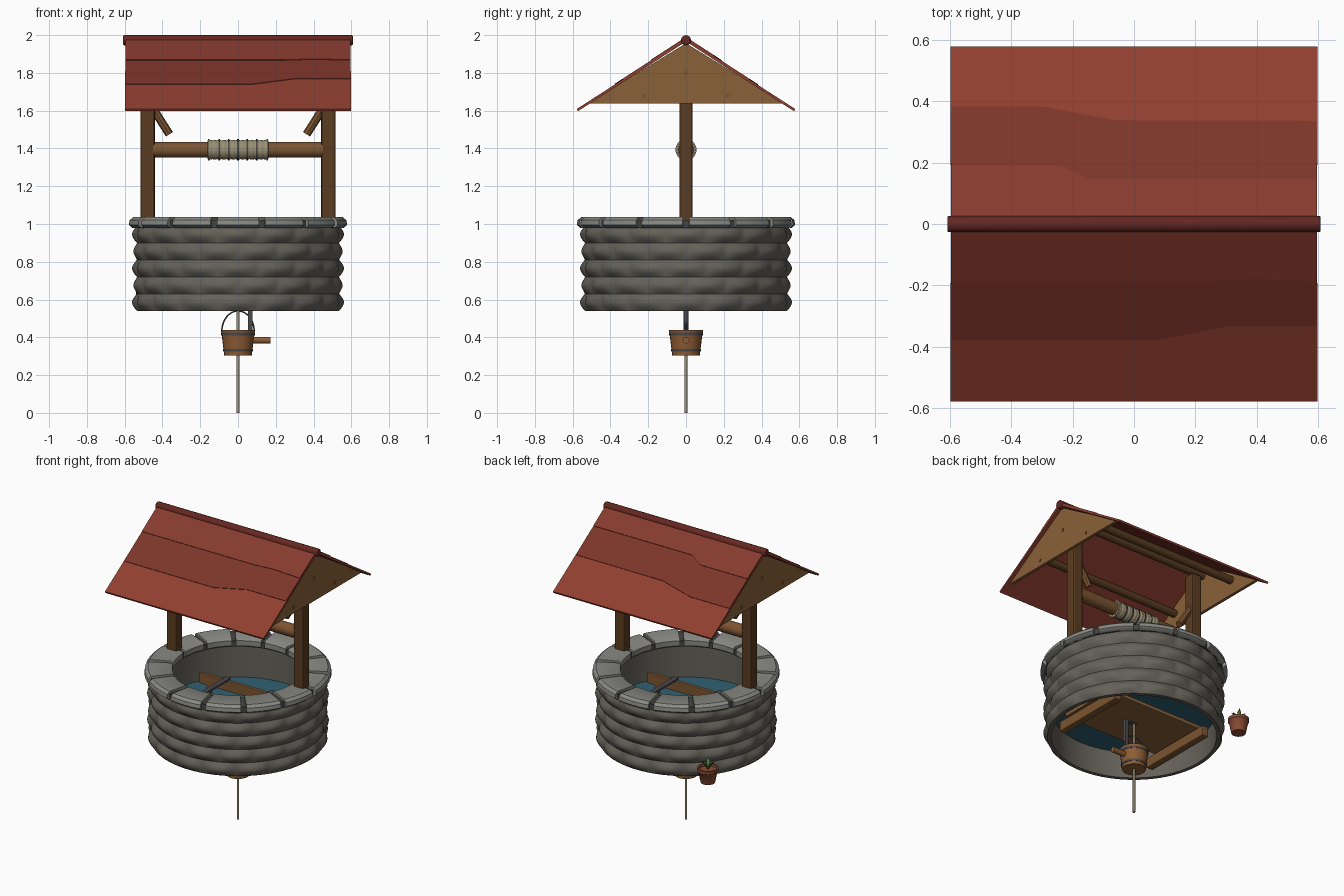
import bpy, bmesh, math
from mathutils import Vector

if "Cube" in bpy.data.objects:
    bpy.data.objects.remove(bpy.data.objects["Cube"])

def mat(name, *c):
    m = bpy.data.materials.new(name)
    m.diffuse_color = (*c, 1)
    m.use_nodes = True
    m.node_tree.nodes["Principled BSDF"].inputs["Base Color"].default_value = m.diffuse_color
    return m

WOOD = mat("wood", .20, .09, .03)
DARKWOOD = mat("dark_wood", .10, .045, .015)
TAN = mat("tan_wood", .25, .12, .04)
STONE = mat("stone", .13, .12, .10)
MORTAR = mat("mortar", .06, .058, .05)
CAP = mat("cap_stone", .25, .25, .23)
REDS = [mat("tile_a", .28, .05, .03), mat("tile_b", .20, .035, .022), mat("tile_c", .24, .043, .027)]
RIDGE = mat("ridge_red", .13, .02, .015)
ROPE = mat("rope", .33, .28, .18)
IRON = mat("iron", .07, .07, .08)
WATER = mat("water", .03, .12, .17)
CLAY = mat("clay", .25, .07, .035)
LEAF = mat("leaf", .06, .2, .04)
BUCKET = mat("bucket_wood", .27, .11, .035)

def finish(name, bm, m, smooth=True, bevel=0):
    bmesh.ops.recalc_face_normals(bm, faces=bm.faces)
    me = bpy.data.meshes.new(name)
    bm.to_mesh(me)
    bm.free()
    o = bpy.data.objects.new(name, me)
    bpy.context.collection.objects.link(o)
    me.materials.append(m)
    if bevel:
        b = o.modifiers.new("bevel", 'BEVEL')
        b.width, b.segments = bevel, 2
    if smooth:
        bpy.ops.object.select_all(action='DESELECT')
        o.select_set(True)
        bpy.context.view_layer.objects.active = o
        bpy.ops.object.shade_smooth_by_angle(angle=math.radians(40))
    return o

def box(name, c, s, m, bevel=.005):
    bm = bmesh.new()
    bmesh.ops.create_cube(bm, size=1)
    for v in bm.verts:
        v.co = Vector((v.co.x*s[0]+c[0], v.co.y*s[1]+c[1], v.co.z*s[2]+c[2]))
    return finish(name, bm, m, False, bevel)

def rod(name, a, b, r, m, sides=16, bevel=0):
    a, b = Vector(a), Vector(b)
    bm = bmesh.new()
    bmesh.ops.create_cone(bm, cap_ends=True, segments=sides, radius1=r, radius2=r, depth=(b-a).length)
    q = (b-a).to_track_quat('Z', 'Y')
    for v in bm.verts:
        v.co = q @ v.co + (a+b)/2
    return finish(name, bm, m, True, bevel)

def lathe(name, prof, m, n=48, a0=0, a1=math.tau, c=(0, 0), closed=True):
    """Sweep an (r, z) profile about a vertical axis; part sweeps get end caps."""
    full = abs(a1-a0-math.tau) < 1e-6
    bm = bmesh.new()
    rings = []
    for i in range(n if full else n+1):
        a = a0+(a1-a0)*i/n
        rings.append([bm.verts.new((c[0]+r*math.cos(a), c[1]+r*math.sin(a), z)) for r, z in prof])
    k = len(prof)
    for i in range(n):
        p, q = rings[i], rings[(i+1) % len(rings)]
        for j in range(k if closed else k-1):
            bm.faces.new((p[j], q[j], q[(j+1) % k], p[(j+1) % k]))
    if not full and closed:
        bm.faces.new(rings[0])
        bm.faces.new(rings[-1])
    return finish(name, bm, m)

def extrude_poly(name, pts, off, m, bevel=0):
    bm = bmesh.new()
    f = bm.faces.new([bm.verts.new(p) for p in pts])
    g = bmesh.ops.extrude_face_region(bm, geom=[f])
    bmesh.ops.translate(bm, vec=off, verts=[v for v in g['geom'] if isinstance(v, bmesh.types.BMVert)])
    return finish(name, bm, m, False, bevel)

# Wall: five staggered courses of softly bulging stones, with a plain inner face
ROWS, PER, Z0, Z1 = 5, 16, .54, .99
bm = bmesh.new()
n, k = PER*12, ROWS*8
grid = []
for j in range(k+1):
    t = j/k*ROWS
    row = min(int(t), ROWS-1)
    vert = abs(math.sin(math.pi*t))
    ring = []
    for i in range(n):
        a = math.tau*i/n
        u = abs(math.cos(PER*a/2+(row % 2)*math.pi/2))
        r = .535+.026*vert*(.25+.75*u)
        ring.append(bm.verts.new((r*math.cos(a), r*math.sin(a), Z0+(Z1-Z0)*j/k)))
    grid.append(ring)
for z in (Z1, Z0):
    grid.append([bm.verts.new((.51*math.cos(math.tau*i/n), .51*math.sin(math.tau*i/n), z)) for i in range(n)])
for j in range(len(grid)):
    p, q = grid[j], grid[(j+1) % len(grid)]
    for i in range(n):
        bm.faces.new((p[i], p[(i+1) % n], q[(i+1) % n], q[i]))
finish("stone_wall", bm, STONE)

# Rim: mortar ring and fourteen wedge capstones
lathe("rim_mortar", [(.415, .98), (.555, .98), (.555, 1.02), (.415, 1.02)], MORTAR, 56)
CP = [(.405, .99), (.42, .98), (.56, .98), (.578, .995), (.574, 1.02), (.555, 1.036), (.42, 1.036), (.405, 1.025)]
for i in range(14):
    a = math.tau*i/14
    lathe(f"capstone_{i}", CP, CAP, 6, a+.03, a+math.tau/14-.03)

# Water
lathe("water", [(0.001, .72), (.507, .72), (.507, .73), (0.001, .73)], WATER)

# Posts, braces, gables with pegs
for s, side in ((1, "right"), (-1, "left")):
    box(f"{side}_post", (s*.478, 0, 1.42), (.075, .07, .88), DARKWOOD, .01)
    rod(f"{side}_brace", (s*.465, 0, 1.635), (s*.363, 0, 1.475), .022, WOOD, 8)
    x = s*.555
    extrude_poly(f"{side}_gable", [(x, -.52, 1.638), (x, .52, 1.638), (x, 0, 1.957)], (s*.02, 0, 0), TAN)
    for y, z in ((0, 1.8), (.22, 1.68), (-.22, 1.68)):
        rod(f"{side}_gable_peg", (x, y, z), (x+s*.024, y, z), .012, WOOD, 8)

# Purlins under the roof
for y, z in ((0, 1.89), (.27, 1.74), (-.27, 1.74)):
    rod("purlin", (-.56, y, z), (.56, y, z), .026, DARKWOOD, 12)

# Roof: three overlapping shingle layers per slope with uneven lower edges
SL = .645
EDGES = {
    -1: [[(-.598, .572), (.598, .572)],
         [(-.595, .372), (.08, .372), (.3, .328), (.595, .328)],
         [(-.595, .18), (.25, .18), (.4, .173), (.595, .18)]],
    1: [[(-.598, .572), (.598, .572)],
        [(-.595, .377), (-.3, .377), (-.06, .332), (.595, .33)],
        [(-.595, .184), (-.24, .184), (-.15, .142), (.595, .142)]],
}
for s, layers in EDGES.items():
    for i, edge in enumerate(layers):
        z = 1.966+i*.004
        pts = [(.596, 0, z), (-.596, 0, z)] + [(x, s*y, z-SL*y) for x, y in edge]
        extrude_poly(f"roof_{'front' if s < 0 else 'back'}_layer_{i}", pts, (0, s*.006, .012), REDS[i])
rod("roof_ridge", (-.608, 0, 1.973), (.608, 0, 1.973), .027, RIDGE, 12, .006)

# Windlass axle with wound rope and ties
rod("axle", (-.45, 0, 1.393), (.45, 0, 1.393), .042, WOOD, 20)
coil = [(.04, -.162)]
for i in range(13):
    for j in range(6):
        coil.append((.049+.004*math.sin(math.pi*j/5), -.16+.32*(i+j/5.01)/13))
coil.append((.04, .162))
o = lathe("rope_coil", coil, ROPE, 24, closed=False)
o.rotation_euler = (0, math.pi/2, 0)
o.location = (0, 0, 1.393)
for x in (-.155, -.1, -.05, 0, .05, .1, .155):
    rod("rope_band", (x-.004, 0, 1.393), (x+.004, 0, 1.393), .056, MORTAR if abs(x) < .15 else ROPE, 20)

# Plank platform inside the shaft
box("platform_board", (0, 0, .645), (.76, .42, .025), TAN)
for s in (1, -1):
    box("platform_cleat", (s*.35, 0, .59), (.05, .54, .07), WOOD, .008)
    box("platform_strap", (s*.17, 0, .86), (.035, .28, .015), IRON, .003)
    box("platform_rail", (0, s*.12, .82), (.74, .025, .07), WOOD)
    for x in (-.3, .3):
        box("platform_leg", (x, s*.12, .72), (.03, .025, .15), WOOD)

# Hanging rope and bucket
rod("hanging_rope", (0, 0, 0), (0, 0, .80), .008, ROPE, 10)
lathe("bucket", [(.001, .305), (.073, .305), (.09, .44), (.08, .44), (.066, .318), (.001, .318)], BUCKET, 24)
for z in (.332, .418):
    r = .073+.017*(z-.305)/.135
    lathe("bucket_hoop", [(r-.003, z-.007), (r+.002, z-.007), (r+.004, z+.007), (r-.002, z+.007)], IRON, 24)
rod("bucket_peg", (.07, 0, .385), (.172, 0, .385), .018, BUCKET)
box("hook_bar", (.065, 0, .535), (.026, .025, .20), IRON, .003)
box("hook_arm", (.03, 0, .635), (.096, .025, .022), IRON, .003)
cu = bpy.data.curves.new("bucket_bail", 'CURVE')
cu.dimensions, cu.bevel_depth = '3D', .004
sp = cu.splines.new('POLY')
sp.points.add(16)
for i, p in enumerate(sp.points):
    a = math.pi*i/16
    p.co = (.086*math.cos(a), 0, .43+.11*math.sin(a), 1)
cu.materials.append(IRON)
bpy.context.collection.objects.link(bpy.data.objects.new("bucket_bail", cu))

# Flower pot at the back left
PX, PY, PZ = -.473, .44, .545
lathe("flower_pot", [(.001, PZ), (.045, PZ), (.06, PZ+.075), (.066, PZ+.08), (.066, PZ+.1),
                     (.056, PZ+.1), (.054, PZ+.085), (.001, PZ+.085)], CLAY, 20, c=(PX, PY))
for i in range(6):
    a = math.tau*i/6
    d, w = Vector((math.cos(a), math.sin(a), 0)), Vector((-math.sin(a), math.cos(a), 0))
    b = Vector((PX, PY, PZ+.085))
    tip = Vector((0, 0, .045+.02*(i % 2)))
    extrude_poly(f"leaf_{i}", [b, b+d*.022+w*.012+tip*.7, b+d*.045+tip, b+d*.022-w*.012+tip*.7],
                 (0, 0, .003), LEAF)
